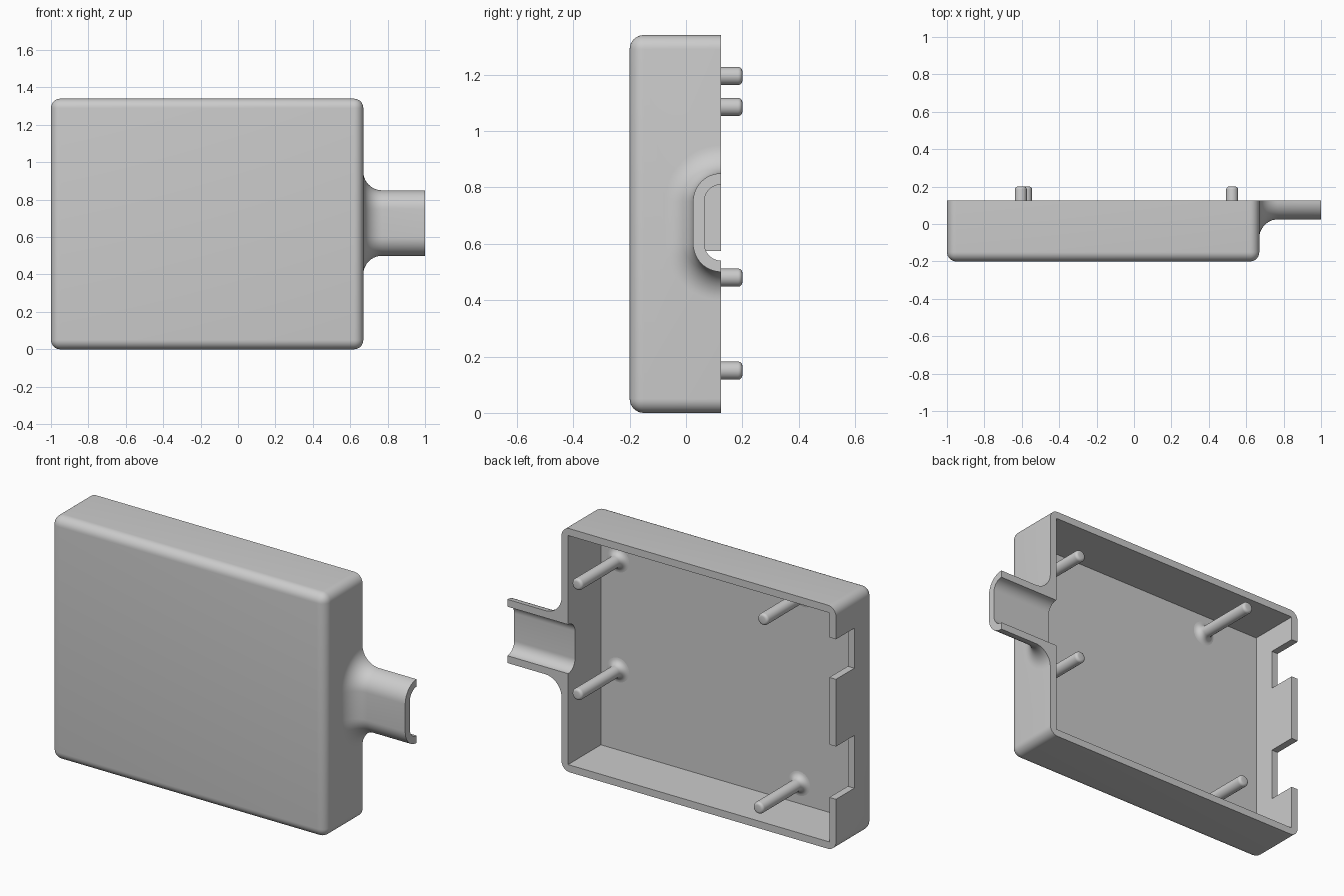
import bpy, bmesh, math
from mathutils import Matrix, Vector

if "Cube" in bpy.data.objects:
    bpy.data.objects.remove(bpy.data.objects["Cube"], do_unlink=True)

grey = bpy.data.materials.new("plain grey")
grey.use_nodes = True
colour = (0.6, 0.6, 0.6, 1)
grey.diffuse_color = colour
grey.node_tree.nodes["Principled BSDF"].inputs["Base Color"].default_value = colour

BACK = 0.125      # y of the open rim
WALL = 0.04
FLOOR = -0.16
ROUND = 0.05


def make_object(name, bm):
    bmesh.ops.recalc_face_normals(bm, faces=bm.faces)
    mesh = bpy.data.meshes.new(name)
    bm.to_mesh(mesh)
    bm.free()
    mesh.materials.append(grey)
    obj = bpy.data.objects.new(name, mesh)
    bpy.context.collection.objects.link(obj)
    return obj


def box_mesh(low, high):
    bm = bmesh.new()
    low, high = Vector(low), Vector(high)
    size = Matrix.Diagonal((*(high - low), 1))
    bmesh.ops.create_cube(bm, size=1, matrix=Matrix.Translation((low + high) / 2) @ size)
    return bm


def loft(rings):
    bm = bmesh.new()
    loops = [[bm.verts.new(p) for p in ring] for ring in rings]
    n = len(loops[0])
    for a, b in zip(loops, loops[1:]):
        for i in range(n):
            j = (i + 1) % n
            bm.faces.new((a[i], a[j], b[j], b[i]))
    bm.faces.new(loops[0])
    bm.faces.new(loops[-1])
    return bm


def u_ring(x, grow, back):
    """Half rounded-rectangle section of the spout, open side at the back."""
    r = 0.1 + grow
    points = [(x, back, 0.85 + grow)]
    for centre, start in ((0.75, 0), (0.6, 90)):
        for k in range(13):
            a = math.radians(start + 90 * k / 12)
            points.append((x, BACK - r * math.sin(a), centre + r * math.cos(a)))
    points.append((x, back, 0.5 - grow))
    if back == BACK:      # the arc already ends on the rim
        points = points[1:-1]
    return points


def combine(target, tool, operation):
    mod = target.modifiers.new("join", 'BOOLEAN')
    mod.operation = operation
    mod.solver = 'EXACT'
    mod.object = tool
    bpy.context.view_layer.update()
    graph = bpy.context.evaluated_depsgraph_get()
    result = bpy.data.meshes.new_from_object(target.evaluated_get(graph))
    target.modifiers.clear()
    target.data = result
    bpy.data.objects.remove(tool, do_unlink=True)


def smooth(obj, angle=30):
    bpy.ops.object.select_all(action='DESELECT')
    obj.select_set(True)
    bpy.context.view_layer.objects.active = obj
    bpy.ops.object.shade_smooth_by_angle(angle=math.radians(angle))


# Case shell: block rounded everywhere but at the flat back rim
bm = box_mesh((-1, -0.2, 0), (0.67, BACK, 1.34))
edges = [e for e in bm.edges if any(v.co.y < 0 for v in e.verts)]
bmesh.ops.bevel(bm, geom=edges, offset=ROUND, segments=8, profile=0.5, affect='EDGES')
case = make_object("case", bm)

# Cable spout with a flared root
rings = [u_ring(0.65, 0.1, BACK)]
for k in range(11):
    a = math.radians(90 - 9 * k)
    rings.append(u_ring(0.77 - 0.1 * math.sin(a), 0.1 * (1 - math.cos(a)), BACK))
rings.append(u_ring(1, 0, BACK))
combine(case, make_object("spout", loft(rings)), 'UNION')

# Hollow interior and spout channel
combine(case, make_object("cavity", box_mesh(
    (-1 + WALL, FLOOR, WALL), (0.67 - WALL, 0.4, 1.34 - WALL))), 'DIFFERENCE')
channel = loft([u_ring(x, -WALL, 0.3) for x in (0.6, 1.1)])
combine(case, make_object("channel", channel), 'DIFFERENCE')

# Port notches in the side wall
for low, high in ((0.285, 0.575), (0.945, 1.165)):
    combine(case, make_object("notch", box_mesh(
        (-1.1, -0.035, low), (-0.9, 0.4, high))), 'DIFFERENCE')
smooth(case)

# Mounting pegs with flared feet and rounded tips
R, FOOT, TIP = 0.032, 0.035, 0.015
profile = [(R + FOOT, FLOOR - 0.01)]
for k in range(7):
    a = math.radians(15 * k)
    profile.append((R + FOOT * (1 - math.sin(a)), FLOOR + FOOT * (1 - math.cos(a))))
for k in range(5):
    a = math.radians(22.5 * k)
    profile.append((R - TIP * (1 - math.cos(a)), 0.2 - TIP * (1 - math.sin(a))))

pegs = {"upper_left": (0.525, 1.085), "lower_left": (0.525, 0.48),
        "upper_right": (-0.605, 1.195), "lower_right": (-0.577, 0.15)}
for place, (px, pz) in pegs.items():
    rings = []
    for r, y in profile:
        turn = [math.tau * i / 32 for i in range(32)]
        rings.append([(px + r * math.cos(t), y, pz + r * math.sin(t)) for t in turn])
    smooth(make_object(place + "_peg", loft(rings)), 40)
